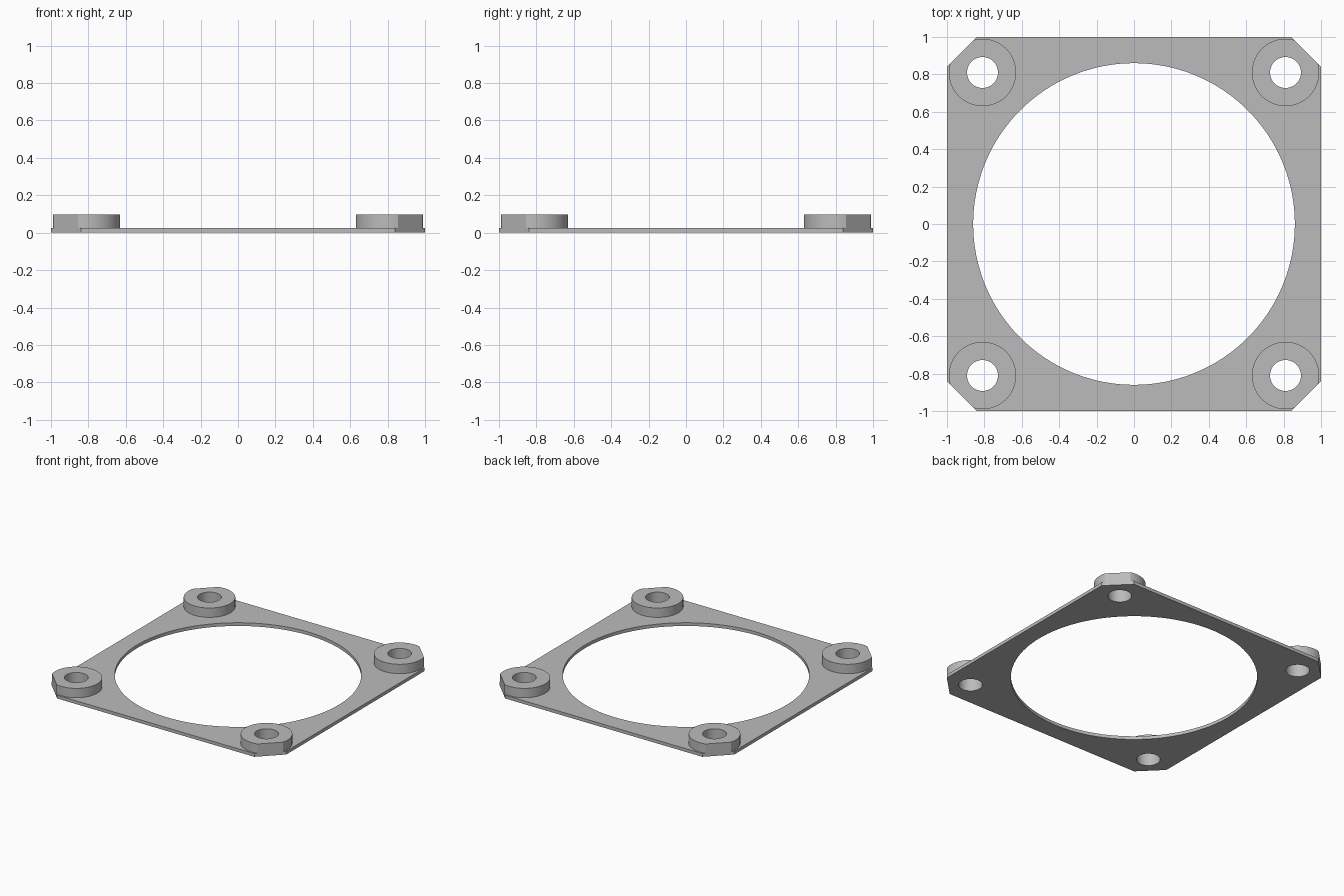
import bpy, bmesh
from math import sin, cos, acos, pi, radians

PLATE_TOP, BOSS_TOP = 0.025, 0.097
CHAMFER = 0.84            # where each straight side meets the cut corner
BOSS_AT, BOSS_R, HOLE_R = 0.81, 0.18, 0.083
OPENING_R = 0.86

cube = bpy.data.objects.get("Cube")
if cube:
    bpy.data.objects.remove(cube, do_unlink=True)

grey = bpy.data.materials.new("plain grey")
grey.use_nodes = True
colour = (0.5, 0.5, 0.5, 1)
grey.diffuse_color = colour
grey.node_tree.nodes["Principled BSDF"].inputs["Base Color"].default_value = colour


def arc(cx, cy, r, start=0, sweep=2 * pi, n=64, closed=True):
    """Points along an arc; a closed circle omits the repeated last point."""
    step = sweep / (n if closed else n - 1)
    return [(cx + r * cos(start + i * step), cy + r * sin(start + i * step))
            for i in range(n)]


def extrude_outline(name, loops, z0, z1):
    """Fill an outline with holes and extrude it upwards."""
    bm = bmesh.new()
    for loop in loops:
        verts = [bm.verts.new((x, y, z0)) for x, y in loop]
        for a, b in zip(verts, verts[1:] + verts[:1]):
            bm.edges.new((a, b))
    bmesh.ops.triangle_fill(bm, use_beauty=True, edges=bm.edges[:])
    grown = bmesh.ops.extrude_face_region(bm, geom=bm.faces[:], use_keep_orig=True)
    top = [v for v in grown["geom"] if isinstance(v, bmesh.types.BMVert)]
    bmesh.ops.translate(bm, verts=top, vec=(0, 0, z1 - z0))
    bmesh.ops.recalc_face_normals(bm, faces=bm.faces[:])
    mesh = bpy.data.meshes.new(name)
    bm.to_mesh(mesh)
    bm.free()
    mesh.materials.append(grey)
    obj = bpy.data.objects.new(name, mesh)
    bpy.context.collection.objects.link(obj)
    bpy.ops.object.select_all(action='DESELECT')
    obj.select_set(True)
    bpy.context.view_layer.objects.active = obj
    bpy.ops.object.shade_smooth_by_angle(angle=radians(30))
    return obj


corners = {"back_left": (1, 1), "back_right": (-1, 1),
           "front_right": (-1, -1), "front_left": (1, -1)}
holes = {k: arc(sx * BOSS_AT, sy * BOSS_AT, HOLE_R, n=48)
         for k, (sx, sy) in corners.items()}

# Thin square plate with cut corners, round opening and screw holes
outline = []
for i, (sx, sy) in enumerate(corners.values()):
    ends = [(sx, sy * CHAMFER), (sx * CHAMFER, sy)]
    outline += ends if i % 2 == 0 else ends[::-1]
extrude_outline("plate", [outline, arc(0, 0, OPENING_R, n=128), *holes.values()],
                0, PLATE_TOP)

# Raised screw bosses, each flattened along the cut corner
flat_distance = (1 + CHAMFER - 2 * BOSS_AT) / 2 ** 0.5
half_angle = acos(flat_distance / BOSS_R)
for i, (name, (sx, sy)) in enumerate(corners.items()):
    outward = pi / 4 + i * pi / 2
    rim = arc(sx * BOSS_AT, sy * BOSS_AT, BOSS_R, outward + half_angle,
              2 * (pi - half_angle), closed=False)
    extrude_outline(name + "_boss", [rim, holes[name]], PLATE_TOP, BOSS_TOP)
